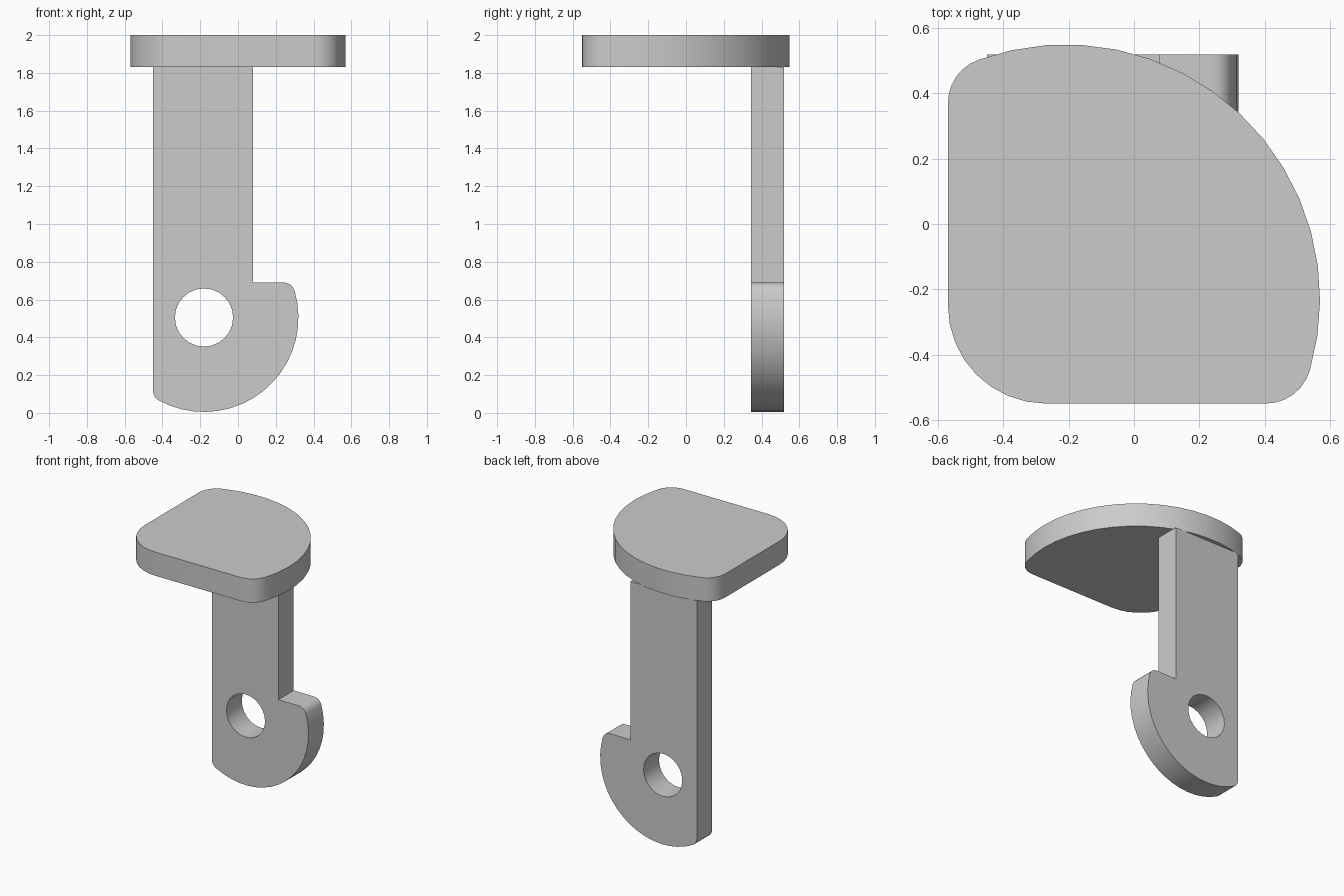
import bpy, bmesh
from math import cos, sin, radians, atan2, degrees, pi
from mathutils import Vector, Matrix

cube = bpy.data.objects.get("Cube")
if cube:
    bpy.data.objects.remove(cube, do_unlink=True)

grey = bpy.data.materials.new("plain grey")
grey.use_nodes = True
grey.diffuse_color = (0.6, 0.6, 0.6, 1)
grey.node_tree.nodes["Principled BSDF"].inputs["Base Color"].default_value = grey.diffuse_color


def arc(centre, radius, start, end, steps):
    """Points along an arc, angles in degrees."""
    angles = [radians(start + (end - start) * i / steps) for i in range(steps + 1)]
    return [(centre[0] + radius * cos(a), centre[1] + radius * sin(a)) for a in angles]


def heading(a, b):
    return degrees(atan2(b[1] - a[1], b[0] - a[0]))


def extrude(name, outline, depth, matrix):
    """Solid from a flat outline, pushed up by depth, then placed."""
    bm = bmesh.new()
    face = bm.faces.new([bm.verts.new((x, y, 0)) for x, y in outline])
    top = bmesh.ops.extrude_face_region(bm, geom=[face])["geom"]
    moved = [v for v in top if isinstance(v, bmesh.types.BMVert)]
    bmesh.ops.translate(bm, verts=moved, vec=(0, 0, depth))
    bmesh.ops.remove_doubles(bm, verts=bm.verts, dist=0.0005)
    bmesh.ops.recalc_face_normals(bm, faces=bm.faces)
    bm.transform(matrix)
    mesh = bpy.data.meshes.new(name)
    bm.to_mesh(mesh)
    bm.free()
    mesh.materials.append(grey)
    obj = bpy.data.objects.new(name, mesh)
    bpy.context.collection.objects.link(obj)
    return obj


# Top pad: one large round side, two straight sides, three rounded corners
hub, back_corner, side_corner = (-0.21, -0.23), (-0.43, 0.371), (0.404, -0.41)
a_side, a_back = heading(hub, side_corner), heading(hub, back_corner)
pad_outline = (arc((-0.27, -0.25), 0.3, 180, 270, 8)
               + arc(side_corner, 0.14, -90, a_side, 6)
               + arc(hub, 0.78, a_side, a_back, 16)[1:]
               + arc(back_corner, 0.14, a_back, 180, 6)[1:])
pad = extrude("top_pad", pad_outline, 0.17, Matrix.Translation((0, 0, 1.83)))

# Upright stem with a rounded cam at the foot, drawn in x and z
upright = Matrix.Translation((0, 0.52, 0)) @ Matrix.Rotation(pi / 2, 4, "X")
eye, foot_corner, cam_corner = (-0.18, 0.505), (-0.39, 0.118), (0.242, 0.63)
a_foot, a_cam = heading(eye, foot_corner), heading(eye, cam_corner)
stem_outline = ([(-0.45, 1.83)]
                + arc(foot_corner, 0.06, 180, 360 + a_foot, 5)
                + arc(eye, 0.5, a_foot, a_cam, 18)[1:]
                + arc(cam_corner, 0.06, a_cam, 90, 5)[1:]
                + [(0.08, 0.69), (0.08, 1.83)])
stem = extrude("stem", stem_outline, 0.175, upright)

# Round hole through the foot
cutter = extrude("hole_cutter", arc(eye, 0.154, 0, 345, 23), 0.4,
                 Matrix.Translation((0, 0.1, 0)) @ upright)
cutter.hide_render = True
hole = stem.modifiers.new("hole", "BOOLEAN")
hole.operation = "DIFFERENCE"
hole.solver = "EXACT"
hole.object = cutter
bpy.context.view_layer.objects.active = stem
bpy.ops.object.modifier_apply(modifier=hole.name)
bpy.data.objects.remove(cutter, do_unlink=True)

# Smooth curved sides, crisp edges
for obj in (pad, stem):
    bpy.ops.object.select_all(action="DESELECT")
    obj.select_set(True)
    bpy.context.view_layer.objects.active = obj
    bpy.ops.object.shade_smooth_by_angle(angle=radians(30))
